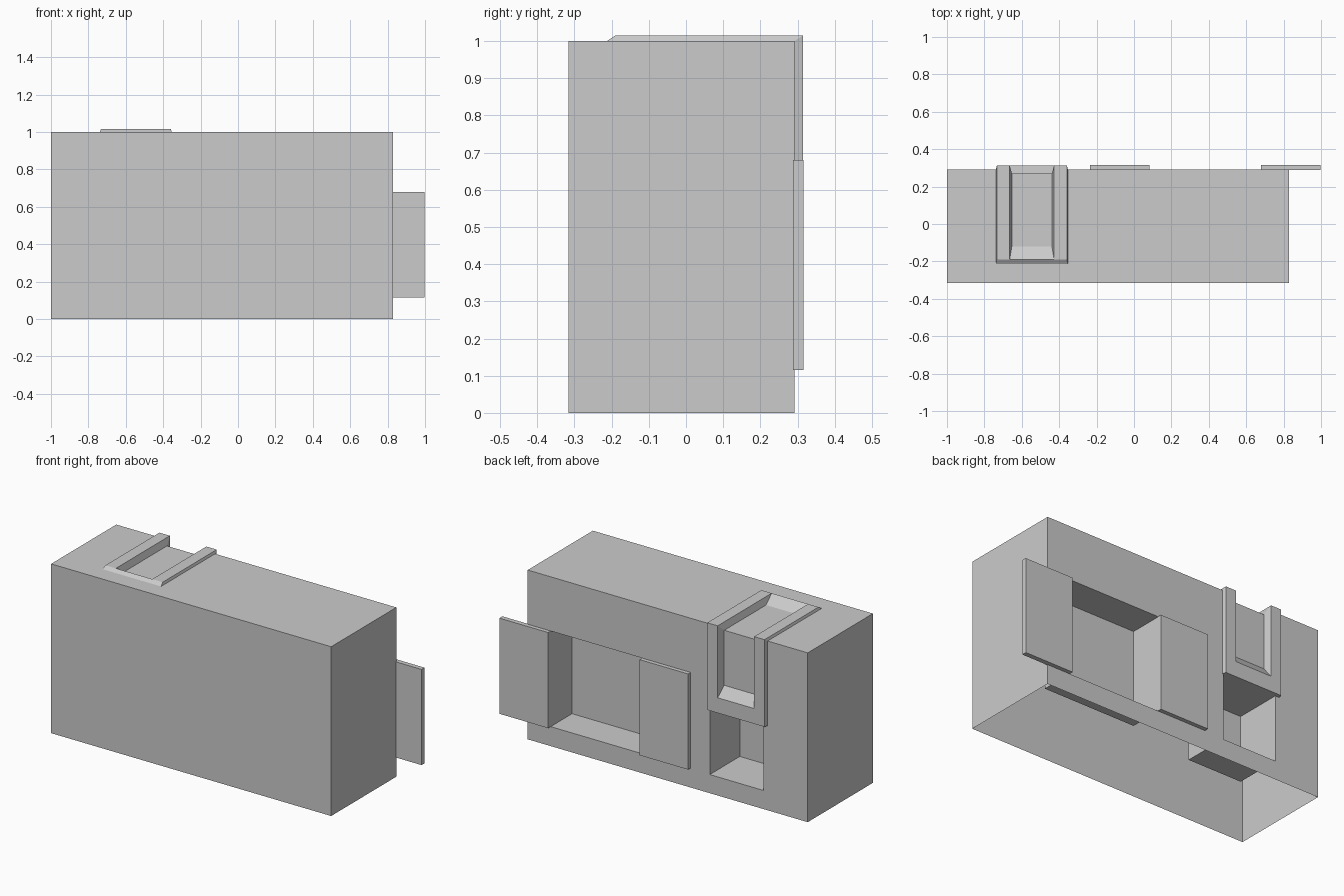
import bpy
import bmesh
from mathutils import Vector

cube = bpy.data.objects.get("Cube")
if cube:
    bpy.data.objects.remove(cube, do_unlink=True)

grey = bpy.data.materials.new("plain grey")
grey.use_nodes = True
grey.diffuse_color = (0.6, 0.6, 0.6, 1)
grey.node_tree.nodes["Principled BSDF"].inputs["Base Color"].default_value = (0.6, 0.6, 0.6, 1)

# Main dimensions
X0, X1, FRONT, BACK, TOP = -1.0, 0.83, -0.316, 0.292, 1.0
WINDOW = (0.08, 0.68, 0.115, 0.68)      # x0, x1, z0, z1
DOOR = (-0.712, -0.36, 0.11, 0.5)
SKY_BACK = (-0.712, -0.36, 0.55, TOP)
SKY_TOP = (-0.712, -0.36, -0.17, BACK)  # x0, x1, y0, y1


def finish(bm, name):
    mesh = bpy.data.meshes.new(name)
    bm.to_mesh(mesh)
    bm.free()
    mesh.materials.append(grey)
    obj = bpy.data.objects.new(name, mesh)
    bpy.context.collection.objects.link(obj)
    return obj


def face(bm, pts, normal):
    """Add a face whose normal points along the given direction."""
    f = bm.faces.new([bm.verts.new(p) for p in pts])
    f.normal_update()
    if f.normal.dot(Vector(normal)) < 0:
        f.normal_flip()


def wall(bm, us, vs, place, normal, holes=()):
    """Flat wall from a grid of cells, leaving out cells inside the holes."""
    us = sorted(set(us) | {h[i] for h in holes for i in (0, 1)})
    vs = sorted(set(vs) | {h[i] for h in holes for i in (2, 3)})
    for a, b in zip(us, us[1:]):
        for c, d in zip(vs, vs[1:]):
            u, v = (a + b) / 2, (c + d) / 2
            if any(h[0] < u < h[1] and h[2] < v < h[3] for h in holes):
                continue
            face(bm, [place(a, c), place(b, c), place(b, d), place(a, d)], normal)


def box(bm, x0, x1, y0, y1, z0, z1, inward=False, skip=()):
    """Box walls; names in skip are left open."""
    s = -1 if inward else 1
    for side, x in (("-x", x0), ("+x", x1)):
        if side not in skip:
            wall(bm, (y0, y1), (z0, z1), lambda y, z: (x, y, z), (s if x == x1 else -s, 0, 0))
    for side, y in (("-y", y0), ("+y", y1)):
        if side not in skip:
            wall(bm, (x0, x1), (z0, z1), lambda x, z: (x, y, z), (0, s if y == y1 else -s, 0))
    for side, z in (("-z", z0), ("+z", z1)):
        if side not in skip:
            wall(bm, (x0, x1), (y0, y1), lambda x, y: (x, y, z), (0, 0, s if z == z1 else -s))


# Building shell, open underneath, with the openings left out
bm = bmesh.new()
box(bm, X0, X1, FRONT, BACK, 0, TOP, skip=("+y", "+z", "-z"))
wall(bm, (X0, X1), (0, TOP), lambda x, z: (x, BACK, z), (0, 1, 0), (WINDOW, DOOR, SKY_BACK))
wall(bm, (X0, X1), (FRONT, BACK), lambda x, y: (x, y, TOP), (0, 0, 1), (SKY_TOP,))
bmesh.ops.remove_doubles(bm, verts=bm.verts, dist=1e-5)
finish(bm, "building_shell")

# Recesses behind the openings
for name, (a, b, c, d), depth in (("window_recess", WINDOW, 0.2), ("door_recess", DOOR, 0.28)):
    bm = bmesh.new()
    box(bm, a, b, BACK - depth, BACK, c, d, inward=True, skip=("+y",))
    bmesh.ops.remove_doubles(bm, verts=bm.verts, dist=1e-5)
    finish(bm, name)

# Shutters on both sides of the window
for name, x in (("shutter_left", 0.68), ("shutter_right", -0.235)):
    bm = bmesh.new()
    box(bm, x, x + 0.318, 0.288, 0.316, 0.115, 0.68)
    bmesh.ops.remove_doubles(bm, verts=bm.verts, dist=1e-5)
    finish(bm, name)

# Skylight wrapping over the back edge: (half width, path of y, z points)
MID = -0.546
OUT = 0.314
raised = [(-0.19, 1.015), (OUT, 1.015), (OUT, 0.59), (OUT, 0.5)]
sections = [
    (0.192, [(-0.213, TOP), (BACK, TOP), (BACK, 0.59), (BACK, 0.5)]),  # foot
    (0.187, raised),                                                   # outer rim
    (0.119, raised),                                                   # inner rim
    (0.107, [(-0.12, 0.975), (0.27, 0.975), (0.27, 0.65)]),            # pane
]
bm = bmesh.new()
L, R = [[[bm.verts.new((MID + s * w, y, z)) for y, z in path] for w, path in sections]
        for s in (-1, 1)]


def bridge(p, q, n):
    for i in range(n):
        bm.faces.new((p[i], p[i + 1], q[i + 1], q[i]))


for side in (L, R):
    bridge(side[0], side[1], 3)     # rail outer side
    bridge(side[1], side[2], 3)     # rail top
    bridge(side[2], side[3], 2)     # rail inner side
bridge(L[3], R[3], 2)               # pane
bm.faces.new((L[2][0], R[2][0], R[3][0], L[3][0]))      # upper slope
bm.faces.new((L[2][2], R[2][2], R[3][2], L[3][2]))      # sill slope
bm.faces.new((L[2][2], R[2][2], R[2][3], L[2][3]))      # lower bar
for i in (0, 3):                                        # end bevel and underside
    bm.faces.new((L[0][i], R[0][i], R[1][i], R[2][i], L[2][i], L[1][i]))
bmesh.ops.recalc_face_normals(bm, faces=bm.faces)
pane = next(f for f in bm.faces if all(v in L[3] + R[3] for v in f.verts) and abs(f.normal.z) > 0.9)
if pane.normal.z < 0:
    bmesh.ops.reverse_faces(bm, faces=bm.faces)
finish(bm, "skylight")
